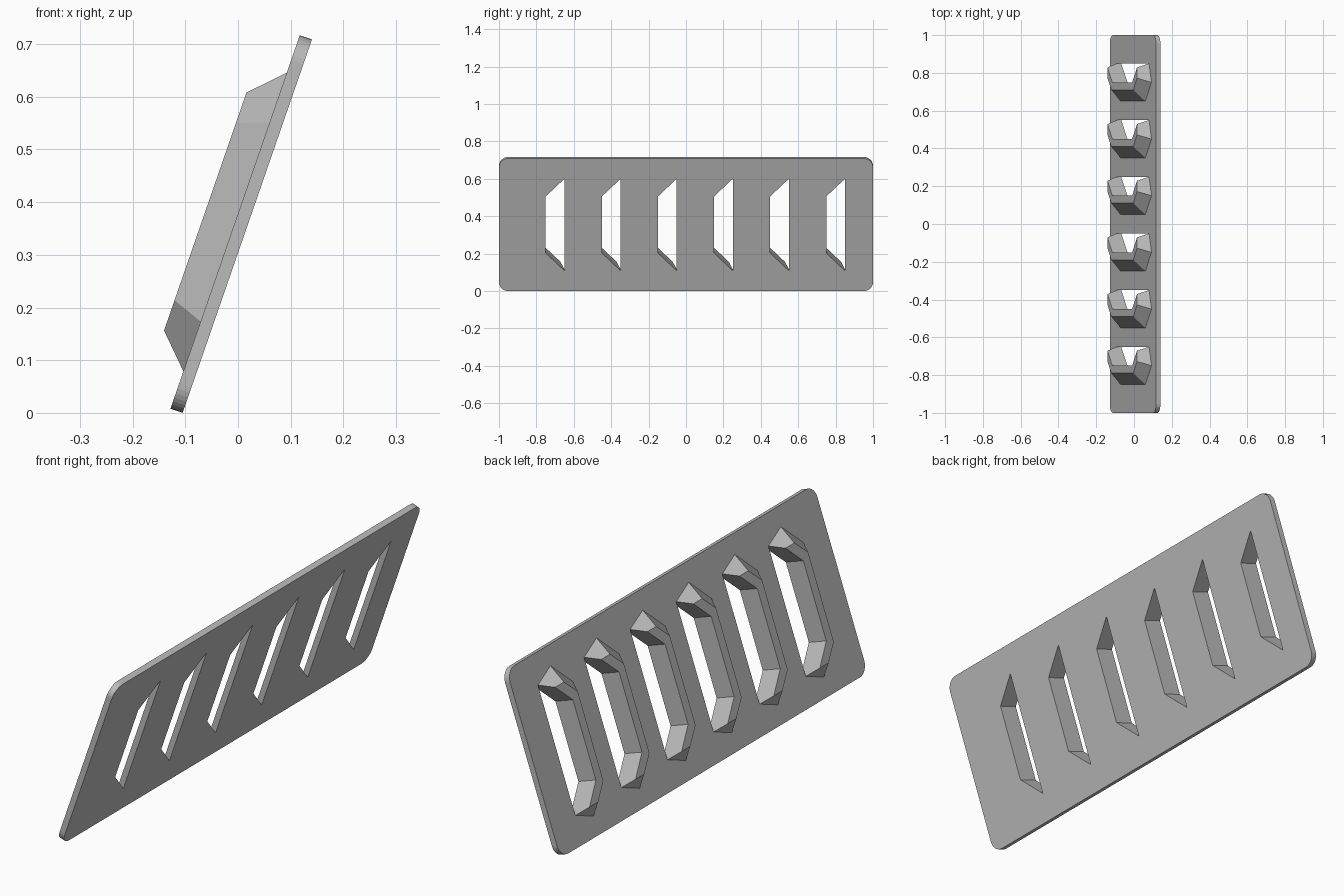
import bpy, bmesh, math
from mathutils import Matrix, Vector

cube = bpy.data.objects.get("Cube")
if cube:
    bpy.data.objects.remove(cube, do_unlink=True)

THICK = 0.0245
HALF_W, HALF_H, RADIUS = 1.0, 0.375, 0.05
RISE = 0.06                                        # how far the hoods stand out
SLOTS = [-0.75 + 0.3 * i for i in range(6)]        # y of each slot's closed side

# Tilted frame: first axis along -y, second up the slope, third out of the plate
tilt = math.radians(19.1)
up = Vector((math.sin(tilt), 0, math.cos(tilt)))
out = Vector((-math.cos(tilt), 0, math.sin(tilt)))
frame = Matrix((Vector((0, -1, 0)), up, out)).transposed().to_4x4()
frame.translation = (-0.0055, 0, 0.3624)

# Single grey metal
grey = bpy.data.materials.new("plain grey")
grey.use_nodes = True
colour = (0.5, 0.5, 0.5, 1)
grey.diffuse_color = colour
grey.node_tree.nodes["Principled BSDF"].inputs["Base Color"].default_value = colour


def add_object(name, mesh):
    obj = bpy.data.objects.new(name, mesh)
    bpy.context.collection.objects.link(obj)
    mesh.materials.clear()
    mesh.materials.append(grey)
    return obj


def rounded_rectangle(steps=8):
    points = []
    for corner, (sx, sy) in enumerate([(1, 1), (-1, 1), (-1, -1), (1, -1)]):
        for k in range(steps + 1):
            a = math.pi / 2 * (corner + k / steps)
            points.append((sx * (HALF_W - RADIUS) + RADIUS * math.cos(a),
                           sy * (HALF_H - RADIUS) + RADIUS * math.sin(a)))
    return points


# Plate: rounded outline with trapezoid slots, filled and extruded
outlines = [rounded_rectangle()]
for y in SLOTS:
    outlines.append([(-y, -0.16), (-y, 0.16), (-y - 0.1, 0.26), (-y - 0.1, -0.26)])
curve = bpy.data.curves.new("plate_outline", "CURVE")
curve.dimensions = "2D"
curve.fill_mode = "BOTH"
curve.extrude = THICK / 2
for points in outlines:
    spline = curve.splines.new("POLY")
    spline.points.add(len(points) - 1)
    spline.use_cyclic_u = True
    for p, (a, b) in zip(spline.points, points):
        p.co = (a, b, 0, 1)
helper = bpy.data.objects.new("plate_helper", curve)
bpy.context.collection.objects.link(helper)
depsgraph = bpy.context.evaluated_depsgraph_get()
plate_mesh = bpy.data.meshes.new_from_object(helper.evaluated_get(depsgraph))
bpy.data.objects.remove(helper, do_unlink=True)
plate_mesh.transform(frame @ Matrix.Translation((0, 0, -THICK / 2)))
for poly in plate_mesh.polygons:
    poly.use_smooth = False
plate_mesh.name = "plate"
add_object("plate", plate_mesh)

# Hood: wall section (outer foot, outer rim, inner rim, inner foot)
# given at the open end and at the corner, as (y offset, half length, height)
END = [(0, 0.30, 0), (0.022, 0.239, RISE), (0.079, 0.239, RISE), (0.1, 0.26, 0)]
CORNER = [(-0.1, 0.20, 0), (-0.04, 0.178, RISE), (0, 0.16, RISE), (0, 0.16, 0)]


def build_hood(name, y):
    bm = bmesh.new()
    stations = [(END, 1), (CORNER, 1), (CORNER, -1), (END, -1)]
    rings = [[bm.verts.new(frame @ Vector((-(y + dy), side * h, d)))
              for dy, h, d in section] for section, side in stations]
    for r, s in zip(rings, rings[1:]):
        for k in range(4):
            n = (k + 1) % 4
            bm.faces.new((r[k], r[n], s[n], s[k]))
    bm.faces.new(rings[0])
    bm.faces.new(rings[-1])
    bmesh.ops.recalc_face_normals(bm, faces=bm.faces)
    mesh = bpy.data.meshes.new(name)
    bm.to_mesh(mesh)
    bm.free()
    add_object(name, mesh)


for i, y in enumerate(SLOTS):
    build_hood(f"louver_hood_{i + 1}", y)
